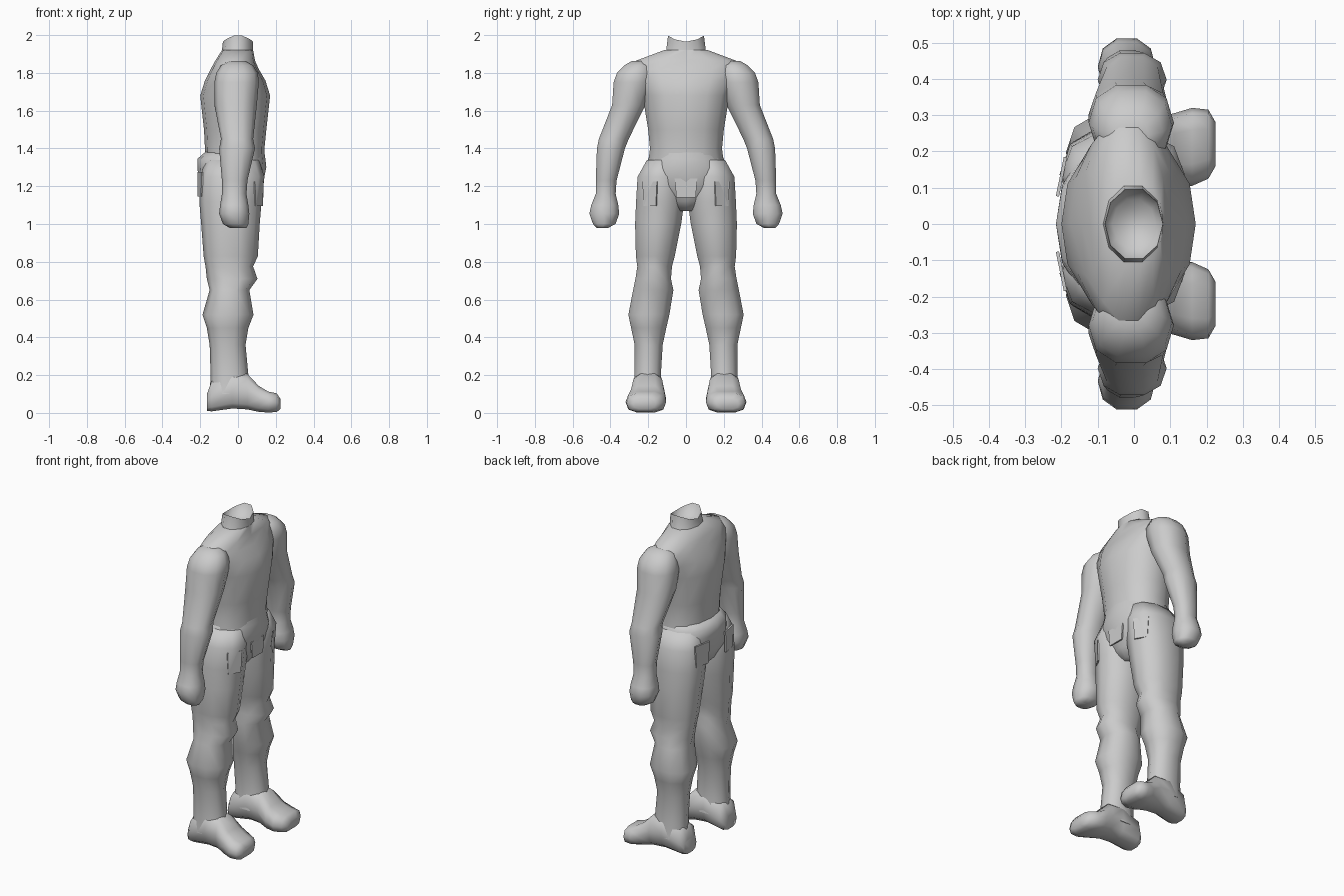
import bpy, bmesh, math
from mathutils import Vector

cube = bpy.data.objects.get("Cube")
if cube:
    bpy.data.objects.remove(cube, do_unlink=True)

grey = bpy.data.materials.new("plain grey")
grey.use_nodes = True
grey.diffuse_color = (0.6, 0.6, 0.6, 1)
grey.node_tree.nodes["Principled BSDF"].inputs["Base Color"].default_value = (0.6, 0.6, 0.6, 1)


def finish(name, bm, angle=70):
    bmesh.ops.recalc_face_normals(bm, faces=bm.faces)
    mesh = bpy.data.meshes.new(name)
    bm.to_mesh(mesh)
    bm.free()
    mesh.materials.append(grey)
    obj = bpy.data.objects.new(name, mesh)
    bpy.context.collection.objects.link(obj)
    bpy.ops.object.select_all(action="DESELECT")
    obj.select_set(True)
    bpy.context.view_layer.objects.active = obj
    bpy.ops.object.shade_smooth_by_angle(angle=math.radians(angle))
    return obj


def loft(name, rings, place, sides=10, power=1.0, caps=(True, True)):
    """Skin over rounded rings; place(ring, c, s) gives each ring point."""
    bm = bmesh.new()
    loops = []
    for ring in rings:
        loop = []
        for i in range(sides):
            a = math.tau * i / sides
            c, s = (math.copysign(abs(f) ** power, f) for f in (math.cos(a), math.sin(a)))
            loop.append(bm.verts.new(place(ring, c, s)))
        loops.append(loop)
    for low, high in zip(loops, loops[1:]):
        for i in range(sides):
            j = (i + 1) % sides
            bm.faces.new((low[i], low[j], high[j], high[i]))
    for loop, cap in zip((loops[0], loops[-1]), caps):
        if cap:
            bm.faces.new(loop)
    return finish(name, bm)


# Upright ring: height, back x, front x, inner y, outer y
def upright(side):
    def place(ring, c, s):
        z, back, front, inner, outer = ring
        x = (back + front) / 2 + c * (front - back) / 2
        y = (inner + outer) / 2 + s * (outer - inner) / 2
        return Vector((x, y * side, z))
    return place


# Foot ring: x, inner y, outer y, sole z, top z
def lengthwise(side):
    def place(ring, c, s):
        x, inner, outer, sole, top = ring
        y = (inner + outer) / 2 + c * (outer - inner) / 2
        return Vector((x, y * side, (sole + top) / 2 + s * (top - sole) / 2))
    return place


def centred(ring, c, s):
    z, back, front, half = ring
    return Vector(((back + front) / 2 + c * (front - back) / 2, s * half, z))


# Torso with sloping shoulders
loft("torso", [
    (1.28, -.17, .14, .21), (1.4, -.175, .14, .195), (1.5, -.18, .15, .205),
    (1.68, -.2, .17, .235), (1.76, -.175, .145, .27), (1.82, -.145, .11, .3),
    (1.865, -.12, .09, .27), (1.92, -.085, .08, .12)], centred, 14, .9)

# Open collar, raised at the sides and hollow inside
def collar(ring, c, s):
    z, back, front, half, rise = ring
    return Vector(((back + front) / 2 + c * (front - back) / 2, s * half, z + rise * s * s))

loft("neck", [
    (1.86, -.11, .09, .14, 0), (1.92, -.085, .08, .11, 0),
    (1.965, -.08, .08, .1, .035), (1.925, -.06, .06, .07, .01)],
    collar, 10, 1, (False, True))

# Seat and hips
loft("hips", [
    (1.07, -.1, .06, .05), (1.12, -.17, .1, .13), (1.2, -.205, .13, .235),
    (1.3, -.215, .15, .225), (1.345, -.215, .145, .205), (1.38, -.175, .14, .19)], centred, 14, .9)

ARM = [
    (.98, -.045, .045, .41, .475), (1.0, -.08, .055, .37, .495),
    (1.055, -.1, .06, .35, .515), (1.1, -.095, .055, .355, .505),
    (1.16, -.085, .045, .37, .48), (1.23, -.085, .05, .365, .48),
    (1.4, -.1, .09, .32, .475), (1.45, -.09, .08, .3, .465),
    (1.63, -.125, .1, .21, .395), (1.75, -.125, .11, .17, .388),
    (1.8, -.115, .105, .17, .37), (1.84, -.09, .08, .18, .33), (1.862, -.05, .04, .2, .29)]

LEG = [
    (.1, -.15, .06, .115, .285), (.2, -.145, .055, .13, .275), (.36, -.15, .04, .12, .275),
    (.45, -.165, .055, .1, .295), (.52, -.188, .082, .083, .31), (.65, -.15, .06, .062, .285),
    (.71, -.165, .103, .075, .272), (.775, -.172, .08, .07, .262), (.83, -.182, .105, .055, .27),
    (1.0, -.195, .115, .02, .275), (1.12, -.205, .125, .003, .27), (1.25, -.2, .14, .01, .262),
    (1.34, -.17, .11, .04, .21)]

FOOT = [
    (-.165, .135, .255, .01, .1), (-.14, .115, .275, .005, .17), (-.03, .12, .285, .02, .22),
    (.05, .115, .29, .015, .21), (.11, .105, .305, .003, .145), (.16, .105, .32, 0, .115),
    (.205, .125, .315, .003, .105), (.225, .16, .28, .02, .075)]


# Thin cloth plate: centre, width, height, turn about z, lean
def plate(name, centre, width, height, turn):
    bm = bmesh.new()
    bmesh.ops.create_cube(bm, size=1)
    for v in bm.verts:
        v.co = Vector((v.co.x * .009, v.co.y * width, v.co.z * height))
        if v.co.z < 0:
            v.co.y *= .85
    obj = finish(name, bm, 30)
    obj.location = centre
    obj.rotation_euler.z = turn
    return obj


for label, side in (("left", 1), ("right", -1)):
    loft(label + "_arm", ARM, upright(side), 10, .9)
    loft(label + "_leg", LEG, upright(side), 10, .9)
    loft(label + "_foot", FOOT, lengthwise(side), 10, .7)
    plate(label + "_back_pocket", (-.2, side * .13, 1.21), .11, .13, side * -.2)
    plate(label + "_front_pocket", (.108, side * .19, 1.16), .09, .13, side * .55)

# Front flap below the waist
plate("front_flap", (.13, 0, 1.19), .12, .1, 0)
